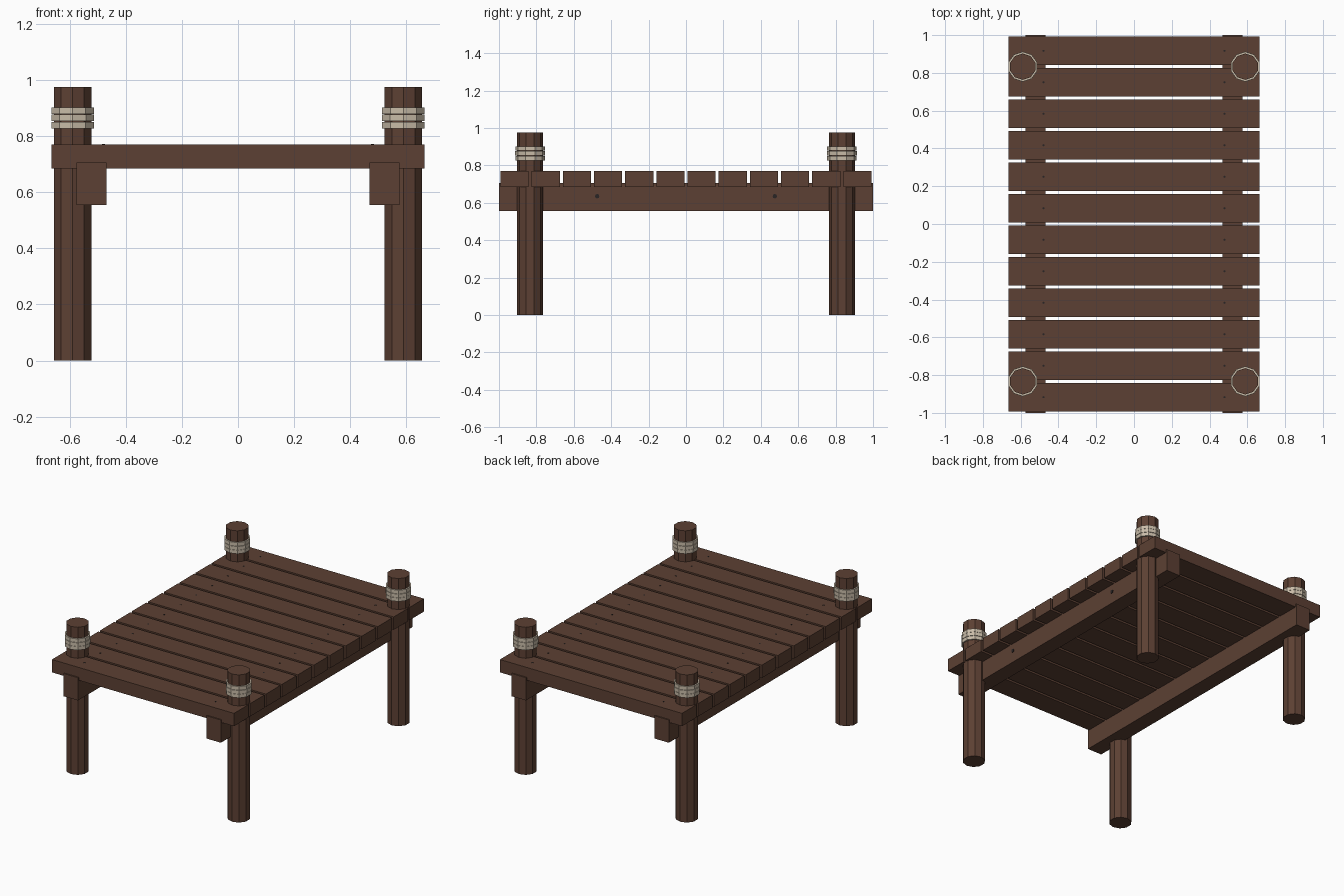
import bpy, bmesh, math
from mathutils import Matrix, Vector

if "Cube" in bpy.data.objects:
    bpy.data.objects.remove(bpy.data.objects["Cube"])


def material(name, rgb):
    m = bpy.data.materials.new(name)
    m.diffuse_color = (*rgb, 1)
    m.use_nodes = True
    m.node_tree.nodes["Principled BSDF"].inputs["Base Color"].default_value = m.diffuse_color
    return m


WOOD = material("dark brown wood", (0.107, 0.051, 0.033))
ROPE = material("pale rope", (0.58, 0.50, 0.39))
IRON = material("dark iron", (0.022, 0.018, 0.018))


def finish(bm, name, mat):
    me = bpy.data.meshes.new(name)
    bm.to_mesh(me)
    bm.free()
    me.materials.append(mat)
    ob = bpy.data.objects.new(name, me)
    bpy.context.collection.objects.link(ob)
    return ob


def box(name, lo, hi, mat):
    lo, hi = Vector(lo), Vector(hi)
    bm = bmesh.new()
    bmesh.ops.create_cube(bm, size=1, matrix=Matrix.Translation((lo + hi) / 2)
                          @ Matrix.Diagonal((*(hi - lo), 1)))
    return finish(bm, name, mat)


def cylinder(name, centre, r, depth, mat, sides=10, axis='Z'):
    rot = {'Z': Matrix(), 'X': Matrix.Rotation(math.pi / 2, 4, 'Y'),
           'Y': Matrix.Rotation(math.pi / 2, 4, 'X')}[axis]
    bm = bmesh.new()
    bmesh.ops.create_cone(bm, cap_ends=True, segments=sides, radius1=r, radius2=r,
                          depth=depth, matrix=Matrix.Translation(centre) @ rot)
    return finish(bm, name, mat)


# deck planks with nail heads
for i in range(12):
    y = (i - 5.5) / 6
    box(f"plank_{i + 1}", (-0.665, y - 0.075, 0.685), (0.665, y + 0.075, 0.77), WOOD)
    for s in (-1, 1):
        cylinder(f"nail_{i + 1}", (s * 0.48, y, 0.768), 0.006, 0.006, IRON, 6)

for sx in (-1, 1):
    # long beam under the deck, with side bolts
    box("beam", (sx * 0.522 - 0.053, -1, 0.555), (sx * 0.522 + 0.053, 1, 0.705), WOOD)
    for sy in (-1, 1):
        cylinder("beam_bolt", (sx * 0.575, sy * 0.475, 0.635), 0.012, 0.008, IRON, 8, 'X')
        # corner post
        px, py = sx * 0.589, sy * 0.833
        cylinder("post", (px, py, 0.4875), 0.0697, 0.975, WOOD)
        # rope windings
        for k, r in enumerate((0.079, 0.08, 0.079)):
            cylinder("rope_winding", (px, py, 0.839 + k * 0.0255), r, 0.0235, ROPE)
